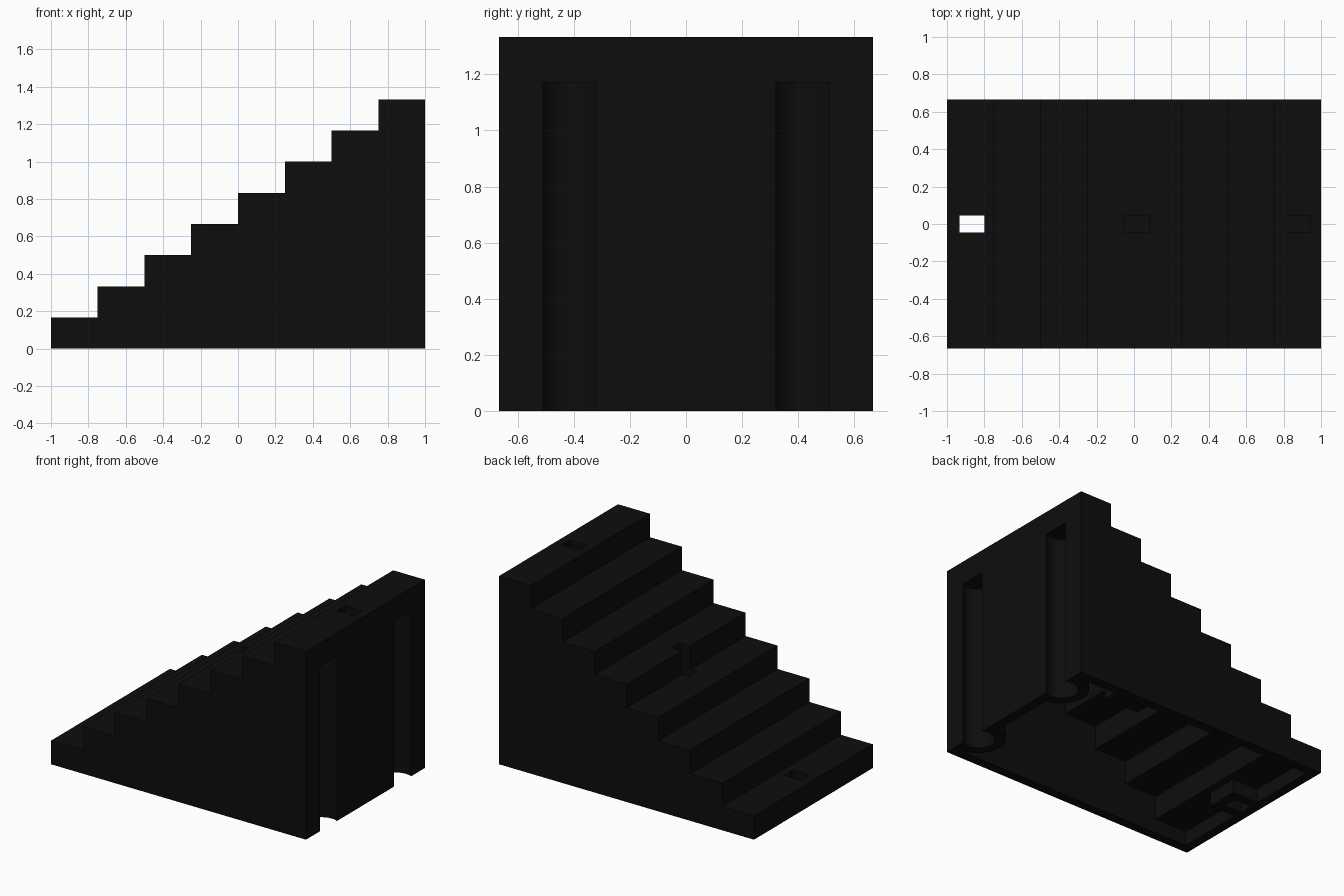
import bpy, bmesh, math

if "Cube" in bpy.data.objects:
    bpy.data.objects.remove(bpy.data.objects["Cube"])

STEPS, RUN, RISE = 8, 0.25, 1 / 6
HALF_W, T = 2 / 3, 1 / 15          # half width and shell thickness

black = bpy.data.materials.new("matte black")
black.diffuse_color = (0.004, 0.004, 0.004, 1)
black.use_nodes = True
black.node_tree.nodes["Principled BSDF"].inputs["Base Color"].default_value = black.diffuse_color


def add_object(name, bm):
    bmesh.ops.recalc_face_normals(bm, faces=bm.faces)
    mesh = bpy.data.meshes.new(name)
    bm.to_mesh(mesh)
    bm.free()
    mesh.materials.append(black)
    obj = bpy.data.objects.new(name, mesh)
    bpy.context.collection.objects.link(obj)
    return obj


def prism(name, profile, half_width):
    """Extrude an x-z profile along y."""
    bm = bmesh.new()
    face = bm.faces.new([bm.verts.new((x, -half_width, z)) for x, z in profile])
    ext = bmesh.ops.extrude_face_region(bm, geom=[face])
    verts = [v for v in ext["geom"] if isinstance(v, bmesh.types.BMVert)]
    bmesh.ops.translate(bm, verts=verts, vec=(0, 2 * half_width, 0))
    return add_object(name, bm)


def box(name, x0, x1, half_y, z0, z1):
    return prism(name, [(x0, z0), (x1, z0), (x1, z1), (x0, z1)], half_y)


def cylinder(name, x, y, radius, z0, z1):
    bm = bmesh.new()
    bmesh.ops.create_cone(bm, cap_ends=True, segments=48, radius1=radius,
                          radius2=radius, depth=z1 - z0)
    bmesh.ops.translate(bm, verts=bm.verts, vec=(x, y, (z0 + z1) / 2))
    return add_object(name, bm)


def cut(target, cutter):
    """Subtract the cutter from the target and remove it."""
    cutter.hide_render = True
    mod = target.modifiers.new("cut", "BOOLEAN")
    mod.operation, mod.solver, mod.object = "DIFFERENCE", "EXACT", cutter
    bpy.ops.object.select_all(action="DESELECT")
    bpy.context.view_layer.objects.active = target
    target.select_set(True)
    bpy.ops.object.modifier_apply(modifier=mod.name)
    bpy.data.objects.remove(cutter)


def stair_profile(inset, floor):
    """Stepped outline, optionally inset by the shell thickness."""
    pts = [(-1 + inset, floor)]
    for i in range(STEPS):
        x0 = -1 + i * RUN + inset
        x1 = x0 + RUN if i < STEPS - 1 else 1 - inset
        z = (i + 1) * RISE - inset
        pts += [(x0, z), (x1, z)]
    return pts + [(1 - inset, floor)]


# Solid flight of steps and the hollow underneath
staircase = prism("staircase", stair_profile(0, 0), HALF_W)
hollow = prism("hollow", stair_profile(T, -0.05), HALF_W - T)

# Rectangular sockets: x start, x end, floor height
sockets = [(-0.933, -0.8, -0.3), (-0.053, 0.08, 0.53), (0.807, 0.94, 1.17)]
GROOVE_X, GROOVE_Y, GROOVE_R, GROOVE_TOP = 0.95, 0.415, 0.107, 1.17

# Walls around sockets and grooves stay solid inside the hollow
for x0, x1, z in sockets:
    cut(hollow, box("socket_wall", x0 - T - 0.003, x1 + T, 0.045 + T, z - T, 1.5))
for side in (-1, 1):
    cut(hollow, cylinder("groove_wall", GROOVE_X, side * GROOVE_Y, GROOVE_R + T,
                         -0.2, GROOVE_TOP + T))
cut(staircase, hollow)

# Open sockets in the treads and round grooves in the tall end
for x0, x1, z in sockets:
    cut(staircase, box("socket", x0, x1, 0.046, z, 1.6))
for side in (-1, 1):
    cut(staircase, cylinder("groove", GROOVE_X, side * GROOVE_Y, GROOVE_R,
                            -0.2, GROOVE_TOP))

bpy.ops.object.select_all(action="DESELECT")
bpy.context.view_layer.objects.active = staircase
staircase.select_set(True)
bpy.ops.object.shade_smooth_by_angle(angle=math.radians(30))
